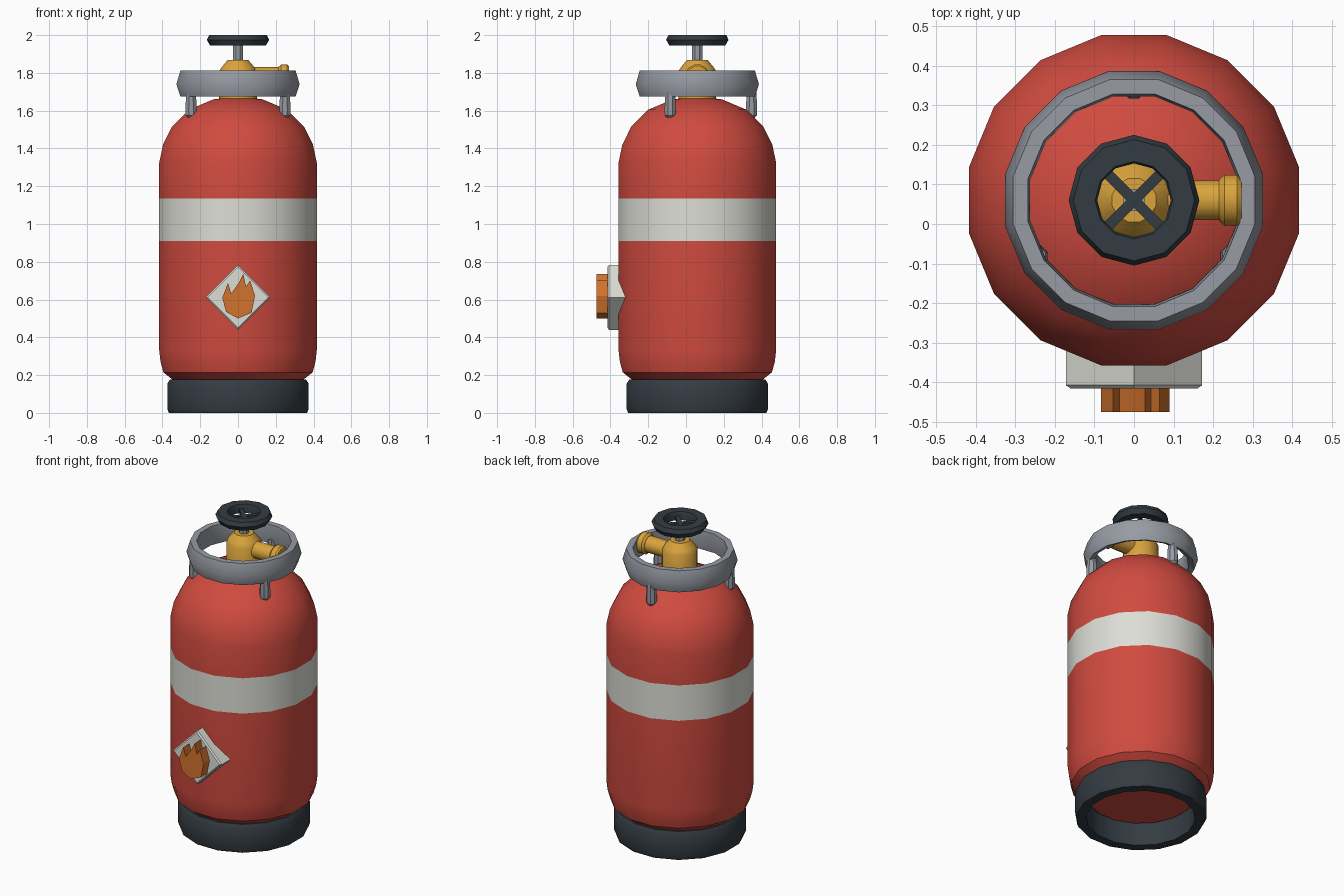
import bpy, bmesh, math
from mathutils import Matrix, Vector

if "Cube" in bpy.data.objects:
    bpy.data.objects.remove(bpy.data.objects["Cube"])

CY = 0.06  # y of the bottle axis


def material(name, rgb):
    m = bpy.data.materials.new(name)
    m.diffuse_color = (*rgb, 1)
    m.use_nodes = True
    m.node_tree.nodes["Principled BSDF"].inputs["Base Color"].default_value = m.diffuse_color
    return m


RED = material("red paint", (0.63, 0.07, 0.05))
WHITE = material("off white", (0.72, 0.73, 0.67))
DARK = material("dark rubber", (0.034, 0.045, 0.055))
GREY = material("grey metal", (0.31, 0.33, 0.37))
BRASS = material("brass", (0.70, 0.37, 0.045))
ORANGE = material("orange", (0.64, 0.17, 0.026))


def finish(bm, name, mats, matrix=Matrix.Translation((0, CY, 0)), angle=35):
    bmesh.ops.recalc_face_normals(bm, faces=bm.faces)
    me = bpy.data.meshes.new(name)
    bm.to_mesh(me)
    bm.free()
    me.transform(matrix)
    for m in mats:
        me.materials.append(m)
    ob = bpy.data.objects.new(name, me)
    bpy.context.collection.objects.link(ob)
    bpy.ops.object.select_all(action='DESELECT')
    ob.select_set(True)
    bpy.context.view_layer.objects.active = ob
    bpy.ops.object.shade_smooth_by_angle(angle=math.radians(angle))
    return ob


def lathe(profile, n, ring=False, flat=True):
    """Spin (radius, z) points; flat puts a facet, not a corner, on each axis."""
    bm = bmesh.new()
    k = 1 / math.cos(math.pi / n) if flat else 1
    off = 0.5 if flat else 0
    rows = []
    for r, z in profile:
        rows.append([bm.verts.new((r * k * math.cos((i + off) * math.tau / n),
                                   r * k * math.sin((i + off) * math.tau / n), z))
                     for i in range(n)])
    pairs = list(zip(rows, rows[1:]))
    if ring:
        pairs.append((rows[-1], rows[0]))
    for a, b in pairs:
        for i in range(n):
            j = (i + 1) % n
            bm.faces.new((a[i], a[j], b[j], b[i]))
    if not ring:
        bm.faces.new(rows[0])
        bm.faces.new(rows[-1])
    return bm


def prism(points, y_front, y_back):
    """Extrude an (x, z) outline along y."""
    bm = bmesh.new()
    f = [bm.verts.new((x, y_front, z)) for x, z in points]
    b = [bm.verts.new((x, y_back, z)) for x, z in points]
    bm.faces.new(f)
    bm.faces.new(b)
    for i in range(len(f)):
        j = (i + 1) % len(f)
        bm.faces.new((f[i], f[j], b[j], b[i]))
    return bm


# Bottle with a painted band
bm = lathe([(0.30, 0.14), (0.345, 0.175), (0.395, 0.215), (0.41, 0.27), (0.417, 0.33),
            (0.417, 0.91), (0.417, 1.135), (0.417, 1.325), (0.397, 1.42),
            (0.35, 1.515), (0.26, 1.605), (0.13, 1.66), (0.06, 1.668)], 16)
for f in bm.faces:
    f.material_index = int(0.91 < f.calc_center_median().z < 1.135)
finish(bm, "bottle", [RED, WHITE])

# Foot ring
finish(lathe([(0.31, 0), (0.366, 0), (0.374, 0.02), (0.374, 0.155), (0.36, 0.177),
              (0.31, 0.177)], 16, ring=True), "foot_ring", [DARK])

# Guard collar and its three legs
finish(lathe([(0.272, 1.69), (0.305, 1.675), (0.326, 1.74), (0.305, 1.812),
              (0.268, 1.812), (0.262, 1.75)], 16, ring=True), "collar", [GREY])
for i in range(3):
    a = math.radians(90 + 120 * i)
    pos = Vector((0.287 * math.cos(a), CY + 0.287 * math.sin(a), 0))
    finish(lathe([(0.015, 1.56), (0.028, 1.575), (0.03, 1.60), (0.025, 1.72)], 8),
           "collar_leg", [GREY], Matrix.Translation(pos))

# Valve body with sloped cap
finish(lathe([(0.10, 1.64), (0.10, 1.81), (0.085, 1.832), (0.055, 1.868)], 12),
       "valve_body", [BRASS])

# Outlet pipe and nut, lying along +x
side = Matrix.Translation((0, CY, 1.78)) @ Matrix.Rotation(math.pi / 2, 4, 'Y')
finish(lathe([(0.05, 0.05), (0.05, 0.23)], 12), "outlet_pipe", [BRASS], side)
finish(lathe([(0.052, 0.215), (0.064, 0.228), (0.064, 0.26), (0.056, 0.271)], 12),
       "outlet_nut", [BRASS], side)

# Valve stem
finish(lathe([(0.027, 1.85), (0.027, 1.968)], 8), "stem", [GREY])

# Hand wheel: rim and crossed spokes
finish(lathe([(0.093, 1.947), (0.148, 1.945), (0.165, 1.975), (0.153, 2.0),
              (0.098, 2.0), (0.093, 1.99)], 12, ring=True, flat=False),
       "wheel_rim", [DARK])
for deg in (45, 135):
    bm = bmesh.new()
    bmesh.ops.create_cube(bm, size=1, matrix=Matrix.Diagonal((0.20, 0.026, 0.02, 1)))
    finish(bm, "wheel_spoke", [DARK], Matrix.Translation((0, CY, 1.965))
           @ Matrix.Rotation(math.radians(deg), 4, 'Z'))

# Warning plate, a diamond with a bevelled front edge
bm = prism([(0, 0.44), (0.172, 0.612), (0, 0.784), (-0.172, 0.612)], -0.415, -0.28)
front = [e for e in bm.edges if all(v.co.y < -0.4 for v in e.verts)]
bmesh.ops.bevel(bm, geom=front, offset=0.008, segments=1, affect='EDGES')
finish(bm, "warning_plate", [WHITE], Matrix(), 20)

# Flame emblem
flame = [(0, 0.50), (-0.063, 0.535), (-0.083, 0.61), (-0.053, 0.688), (-0.036, 0.632),
         (0.005, 0.69), (0.028, 0.735), (0.043, 0.668), (0.064, 0.702), (0.09, 0.62),
         (0.072, 0.53)]
finish(prism(flame, -0.475, -0.41), "flame_emblem", [ORANGE], Matrix(), 20)
